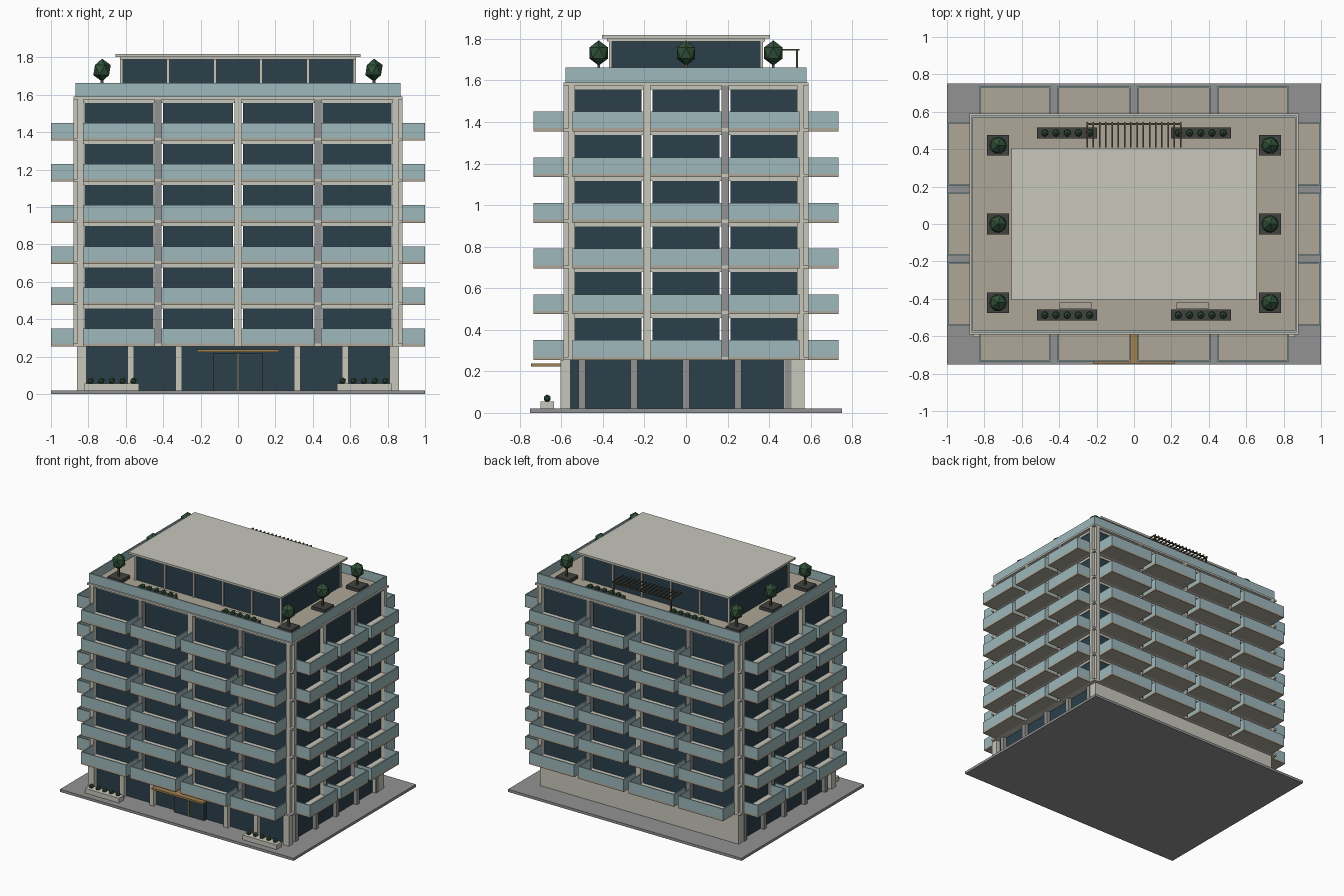
import bpy, bmesh
from mathutils import Matrix, Vector

if "Cube" in bpy.data.objects:
    bpy.data.objects.remove(bpy.data.objects["Cube"])


def mat(name, r, g, b):
    m = bpy.data.materials.new(name)
    m.diffuse_color = (r, g, b, 1)
    m.use_nodes = True
    m.node_tree.nodes["Principled BSDF"].inputs["Base Color"].default_value = m.diffuse_color
    return m


CREAM = mat("cream", 0.58, 0.57, 0.50)
TAN = mat("tan", 0.42, 0.39, 0.31)
GREY = mat("grey", 0.29, 0.29, 0.29)
GLASS = mat("dark_glass", 0.024, 0.05, 0.067)
RAIL = mat("pale_glass", 0.34, 0.48, 0.50)
GOLD = mat("brass", 0.36, 0.22, 0.08)
LEAF = mat("leaf", 0.03, 0.08, 0.04)
DARK = mat("dark_planter", 0.05, 0.055, 0.05)
WOOD = mat("wood", 0.09, 0.07, 0.04)


def finish(name, bm, m):
    me = bpy.data.meshes.new(name)
    bm.to_mesh(me)
    bm.free()
    me.materials.append(m)
    bpy.context.collection.objects.link(bpy.data.objects.new(name, me))


def boxes(name, items, m):
    """One object from boxes given as (x0, x1, y0, y1, z0, z1)."""
    bm = bmesh.new()
    for x0, x1, y0, y1, z0, z1 in items:
        c = Vector((x0 + x1, y0 + y1, z0 + z1)) / 2
        s = Matrix.Diagonal((x1 - x0, y1 - y0, z1 - z0, 1))
        bmesh.ops.create_cube(bm, size=1, matrix=Matrix.Translation(c) @ s)
    finish(name, bm, m)


def balls(name, items, m):
    """Faceted foliage given as (centre, radius, z stretch)."""
    bm = bmesh.new()
    for c, r, k in items:
        bmesh.ops.create_icosphere(bm, subdivisions=1, radius=r,
                                   matrix=Matrix.Translation(c) @ Matrix.Diagonal((1, 1, k, 1)))
    finish(name, bm, m)


def mx(b):
    return (-b[1], -b[0]) + tuple(b[2:])


def my(b):
    return tuple(b[:2]) + (-b[3], -b[2]) + tuple(b[4:])


def both_x(items):
    return [q for b in items for q in (b, mx(b))]


def both_y(items):
    return [q for b in items for q in (b, my(b))]


# Ground plinth
boxes("plinth", [(-1, 1, -.75, .75, 0, .02)], GREY)

# Ground floor: glazed front and sides, solid back
boxes("lobby_glass", [(-.82, .82, -.57, -.56, .02, .255)]
      + both_x([(.815, .825, -.56, .47, .02, .255)]), GLASS)
boxes("back_wall", [(-.85, .85, .47, .57, .02, .255)], CREAM)
boxes("lobby_front_columns", both_x([(.81, .86, -.605, -.555, .02, .255),
                                    (.555, .59, -.605, -.565, .02, .255),
                                    (.30, .335, -.605, -.565, .02, .255)]), CREAM)
boxes("lobby_side_columns", both_x([(.82, .855, y - .017, y + .017, .02, .255)
                                   for y in (-.5, -.25, 0, .25, .49)]), GREY)

# Entrance doors and canopy
boxes("entrance_doors", both_x([(.003, .13, -.60, -.56, .02, .22)]), GLASS)
boxes("door_trim", [(-.004, .004, -.605, -.56, .02, .22)], GOLD)
boxes("entrance_canopy", [(-.22, .22, -.745, -.57, .224, .238)], GOLD)

# Six storeys
P = .22
levels = [.255 + P * i for i in range(6)]
front_bays = [(-.83, -.445), (-.41, -.02), (.02, .41), (.445, .83)]
side_bays = [(-.545, -.205), (-.17, .17), (.205, .545)]
T = .008
boxes("floor_slabs", [(-.88, .88, -.59, .59, z, z + .015) for z in levels + [1.575]], CREAM)

slabs, rails, glass, heads = [], [], [], []
for z in levels:
    f, t = z + .015, z + .095
    for a, b in front_bays:
        slabs += both_y([(a, b, -.735, -.59, z, f)])
        rails += both_y([(a, b, -.735, -.735 + T, f, t),
                         (a, a + T, -.735 + T, -.59, f, t),
                         (b - T, b, -.735 + T, -.59, f, t)])
        glass += both_y([(a + .008, b - .008, -.56, -.55, f, z + P - .018)])
    for a, b in side_bays:
        slabs += both_x([(.88, 1, a, b, z, f)])
        rails += both_x([(1 - T, 1, a, b, f, t),
                         (.88, 1 - T, a, a + T, f, t),
                         (.88, 1 - T, b - T, b, f, t)])
        glass += both_x([(.84, .85, a + .008, b - .008, f, z + P - .018)])
    # Head trim above the windows
    heads += both_y([(-.84, .84, -.565, -.55, z + P - .018, z + P)])
    heads += both_x([(.84, .855, -.55, .55, z + P - .018, z + P)])
boxes("balcony_floors", slabs, TAN)
boxes("balcony_railings", rails, RAIL)
boxes("window_glass", glass, GLASS)
boxes("window_heads", heads, CREAM)

# Upper columns, with paired piers at each corner
Z0, Z1 = .255, 1.575
boxes("corner_piers", both_x(both_y([(.825, .857, -.59, -.55, Z0, Z1),
                                    (.84, .88, -.565, -.535, Z0, Z1)])), CREAM)
boxes("grey_columns", both_x(both_y([(.41, .447, -.588, -.545, Z0, Z1)])
                             + [(.835, .878, .17, .207, Z0, Z1)]), GREY)
boxes("cream_columns", both_y([(-.02, .02, -.588, -.545, Z0, Z1)])
      + both_x([(.835, .878, -.207, -.17, Z0, Z1)]), CREAM)

# Roof terrace and parapet
R = 1.595
boxes("terrace_deck", [(-.86, .86, -.57, .57, 1.588, R)], TAN)
boxes("parapet", both_y([(-.87, .87, -.58, -.57, 1.59, 1.663)])
      + both_x([(.86, .87, -.57, .57, 1.59, 1.663)]), RAIL)

# Penthouse
boxes("penthouse_glass", [(-.62, .62, -.36, .36, R, 1.79)], GLASS)
boxes("penthouse_mullions",
      both_y([(x - .008, x + .008, -.37, -.355, R, 1.79)
              for x in (-.622, -.373, -.124, .124, .373, .622)]), CREAM)
boxes("penthouse_roof", [(-.632, .632, -.38, .38, 1.788, 1.802),
                         (-.655, .655, -.405, .405, 1.802, 1.818)], CREAM)

# Terrace trees in square planters
spots = [(x, y) for x in (-.727, .727) for y in (-.42, 0, .42)]
boxes("tree_planters", [(x - .058, x + .058, y - .055, y + .055, R, 1.62) for x, y in spots], DARK)
boxes("tree_trunks", [(x - .007, x + .007, y - .007, y + .007, 1.62, 1.70) for x, y in spots], WOOD)
balls("tree_crowns", [((x, y, 1.732), .052, 1.17) for x, y in spots], LEAF)

# Long terrace planters, shrubs and benches
boxes("terrace_planters", both_x(both_y([(.197, .518, -.516, -.458, R, 1.622)])), DARK)
balls("terrace_shrubs", [((s * (.237 + .06 * i), y, 1.632), .021, 1)
                         for s in (-1, 1) for y in (-.487, .487) for i in range(5)], LEAF)
boxes("terrace_benches", both_x([(.228, .398, -.455, -.42, R, 1.618)]), TAN)

# Pergola at the back of the terrace
boxes("pergola", both_x([(.242, .252, .53, .54, R, 1.742)])
      + [(-.255, .255, .53, .54, 1.735, 1.743)]
      + [(-.25 + i * .0333 - .004, -.25 + i * .0333 + .004, .41, .545, 1.743, 1.751)
         for i in range(16)], WOOD)

# Street planters beside the entrance
boxes("street_planters", both_x([(.53, .82, -.70, -.636, .02, .056)]), CREAM)
balls("street_shrubs", [((s * (.56 + .057 * i), -.668, .07), .019, 1)
                        for s in (-1, 1) for i in range(5)], LEAF)
